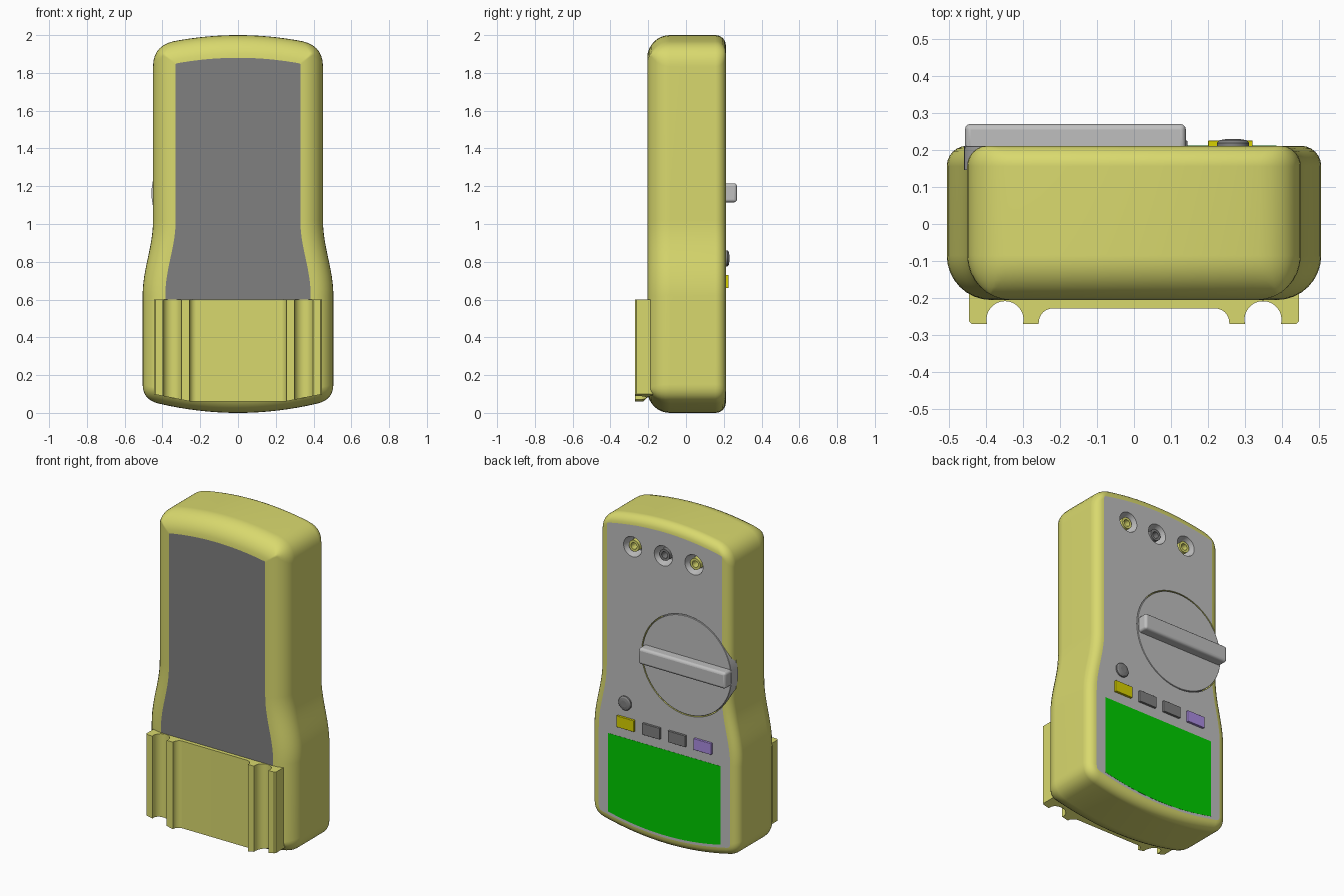
import bpy, bmesh, math

if "Cube" in bpy.data.objects:
    bpy.data.objects.remove(bpy.data.objects["Cube"], do_unlink=True)


def material(name, *srgb):
    lin = [c / 12.92 if c <= 0.04045 else ((c + 0.055) / 1.055) ** 2.4 for c in srgb]
    m = bpy.data.materials.new(name)
    m.use_nodes = True
    m.diffuse_color = (*lin, 1)
    m.node_tree.nodes["Principled BSDF"].inputs["Base Color"].default_value = (*lin, 1)
    return m


SHELL = material("shell yellow", 0.85, 0.85, 0.43)
DARK = material("dark grey", 0.5, 0.5, 0.5)
FACE = material("face grey", 0.75, 0.75, 0.75)
SCREEN = material("screen green", 0.0, 0.8, 0.0)
YELLOW = material("button yellow", 0.85, 0.82, 0.0)
PURPLE = material("button purple", 0.67, 0.55, 0.88)


def loft(name, rings, mats, caps=(0, 0), side=0):
    """Skin a list of equal rings and close both ends."""
    bm = bmesh.new()
    vs = [[bm.verts.new(p) for p in r] for r in rings]
    n = len(rings[0])
    for a, b in zip(vs, vs[1:]):
        for i in range(n):
            j = (i + 1) % n
            bm.faces.new((a[i], a[j], b[j], b[i])).material_index = side
    for ring, mi in ((vs[0], caps[0]), (vs[-1], caps[1])):
        f = bm.faces.new(ring)
        f.material_index = mi
        for e in f.edges:
            e.smooth = False
    bmesh.ops.recalc_face_normals(bm, faces=bm.faces)
    me = bpy.data.meshes.new(name)
    bm.to_mesh(me)
    bm.free()
    for m in mats:
        me.materials.append(m)
    ob = bpy.data.objects.new(name, me)
    bpy.context.collection.objects.link(ob)
    return ob


def lathe(name, x, z, profile, mats, n=32, mi=0):
    """Turn (radius, y) points about an axis along y."""
    rings = [[(x + r * math.cos(2 * math.pi * i / n), y, z + r * math.sin(2 * math.pi * i / n))
              for i in range(n)] for r, y in profile]
    return loft(name, rings, mats, (mi, mi), mi)


def box(name, x0, x1, y0, y1, z0, z1, mat, bevel):
    rings = [[(x0, y, z0), (x1, y, z0), (x1, y, z1), (x0, y, z1)] for y in (y0, y1)]
    ob = loft(name, rings, [mat])
    mod = ob.modifiers.new("bevel", "BEVEL")
    mod.width, mod.segments = bevel, 3


def bezier(a, p, b, n=7):
    return [tuple((1 - t) ** 2 * a[k] + 2 * t * (1 - t) * p[k] + t * t * b[k] for k in (0, 1))
            for t in (i / n for i in range(n + 1))]


def outline(d):
    """Case outline in x and z, moved inward by d."""
    def top(x):
        return 2 - d - 0.28 * x * x

    def bot(x):
        return d + 0.28 * x * x
    lo, hi = 0.505 - d, 0.45 - d
    r, q = max(0.08 - d, 0.006), max(0.11 - 1.8 * d, 0.006)
    half = [((lo - r) * i / 8, bot((lo - r) * i / 8)) for i in range(8)]
    half += bezier((lo - r, bot(lo - r)), (lo, bot(lo)), (lo, bot(lo) + r))
    for i in range(13):
        t = i / 12
        half.append((lo + (hi - lo) * (1 - math.cos(math.pi * t)) / 2, 0.62 + 0.4 * t))
    half += bezier((hi, top(hi) - q), (hi, top(hi)), (hi - q, top(hi - q)))
    half += [((hi - q) * i / 8, top((hi - q) * i / 8)) for i in range(7, -1, -1)]
    return half + [(-x, z) for x, z in reversed(half[1:-1])]


# Case: wide fillet at the front, narrow fillet at the back
BACK, FRONT, RF, RB = 0.211, -0.205, 0.12, 0.055
steps = []
for i in range(9):
    a = math.pi / 2 * (1 - i / 8)
    steps.append((FRONT + RF * (1 - math.sin(a)), RF * (1 - math.cos(a))))
for i in range(7):
    a = math.pi / 2 * i / 6
    steps.append((BACK - RB * (1 - math.sin(a)), RB * (1 - math.cos(a))))
slots = [SHELL, DARK, FACE]
case = loft("case", [[(x, y, z) for x, z in outline(d)] for y, d in steps], slots, caps=(1, 2))

# Pockets for the dial and the three sockets
DX, DZ = -0.153, 1.163
JACKS = (0.218, 0.008, -0.202)
JZ = 1.798
cutters = [lathe("dial_cutter", DX, DZ, [(0.31, 0.15), (0.31, 0.3)], slots, 64, 0)]
for x in JACKS:
    cutters.append(lathe("socket_cutter", x, JZ, [(0.046, 0.14), (0.062, BACK), (0.062, 0.25)],
                         slots, 32, 2))
bpy.context.view_layer.objects.active = case
for c in cutters:
    c.hide_render = True
    mod = case.modifiers.new("cut", "BOOLEAN")
    mod.operation, mod.solver, mod.object = "DIFFERENCE", "EXACT", c
    bpy.ops.object.modifier_apply(modifier=mod.name)
    bpy.data.objects.remove(c, do_unlink=True)

# Socket tubes
for x, m, side in zip(JACKS, (SHELL, DARK, SHELL), ("left", "middle", "right")):
    lathe("socket_tube_" + side, x, JZ,
          [(0.035, 0.13), (0.035, 0.198), (0.02, 0.198), (0.02, 0.15)], [m], 24)

# Rotary dial and its grip bar
lathe("dial", DX, DZ, [(0.305, 0.145), (0.305, 0.209), (0.303, 0.211)], [FACE], 64)
box("dial_grip", -0.456, 0.14, 0.19, 0.27, 1.115, 1.215, FACE, 0.015)

# Round button and row of four keys
lathe("round_button", 0.267, 0.818,
      [(0.043, 0.2), (0.043, 0.219), (0.036, 0.226), (0.02, 0.229)], [DARK])
for i, (n, m) in enumerate((("yellow", YELLOW), ("grey_a", DARK),
                            ("grey_b", DARK), ("purple", PURPLE))):
    x = 0.26 - 0.176 * i
    box("key_" + n, x - 0.06, x + 0.06, 0.2, 0.225, 0.66, 0.73, m, 0.002)

# Screen plate with a bowed lower edge
low = [(0.385 * i / 8, 0.07 + 0.3 * (0.385 * i / 8) ** 2) for i in range(-8, 9)]
edge = low + [(0.385, 0.6), (-0.385, 0.6)]
loft("screen", [[(x, y, z) for x, z in edge] for y in (BACK - 0.004, BACK + 0.001)], [SCREEN])

# Grooved holder on the front
half = [(0.0, -0.228)]
for i in range(9):
    a = math.radians(90 - 90 * i / 8)
    half.append((0.22 + 0.037 * math.cos(a), -0.266 + 0.038 * math.sin(a)))
half += [(0.257, -0.27), (0.299, -0.27)]
for i in range(17):
    a = math.radians(194 - 208 * i / 16)
    half.append((0.348 + 0.05 * math.cos(a), -0.258 + 0.05 * math.sin(a)))
half += [(0.397, -0.27), (0.437, -0.27), (0.445, -0.262), (0.445, -0.16)]
prof = half + [(-x, y) for x, y in reversed(half[1:])]
loft("holder", [[(x, y, 0.06 + 0.2 * max(0, abs(x) - 0.25)) for x, y in prof],
                [(x, y, 0.6) for x, y in prof]], [SHELL])

# Smooth shading with sharp edges kept and large flats left flat
for ob in bpy.context.scene.objects:
    ob.select_set(ob.type == "MESH")
bpy.ops.object.shade_smooth_by_angle(angle=math.radians(32), keep_sharp_edges=True)
for ob in bpy.context.selected_objects:
    ob.modifiers.new("flat faces", "WEIGHTED_NORMAL").keep_sharp = True
